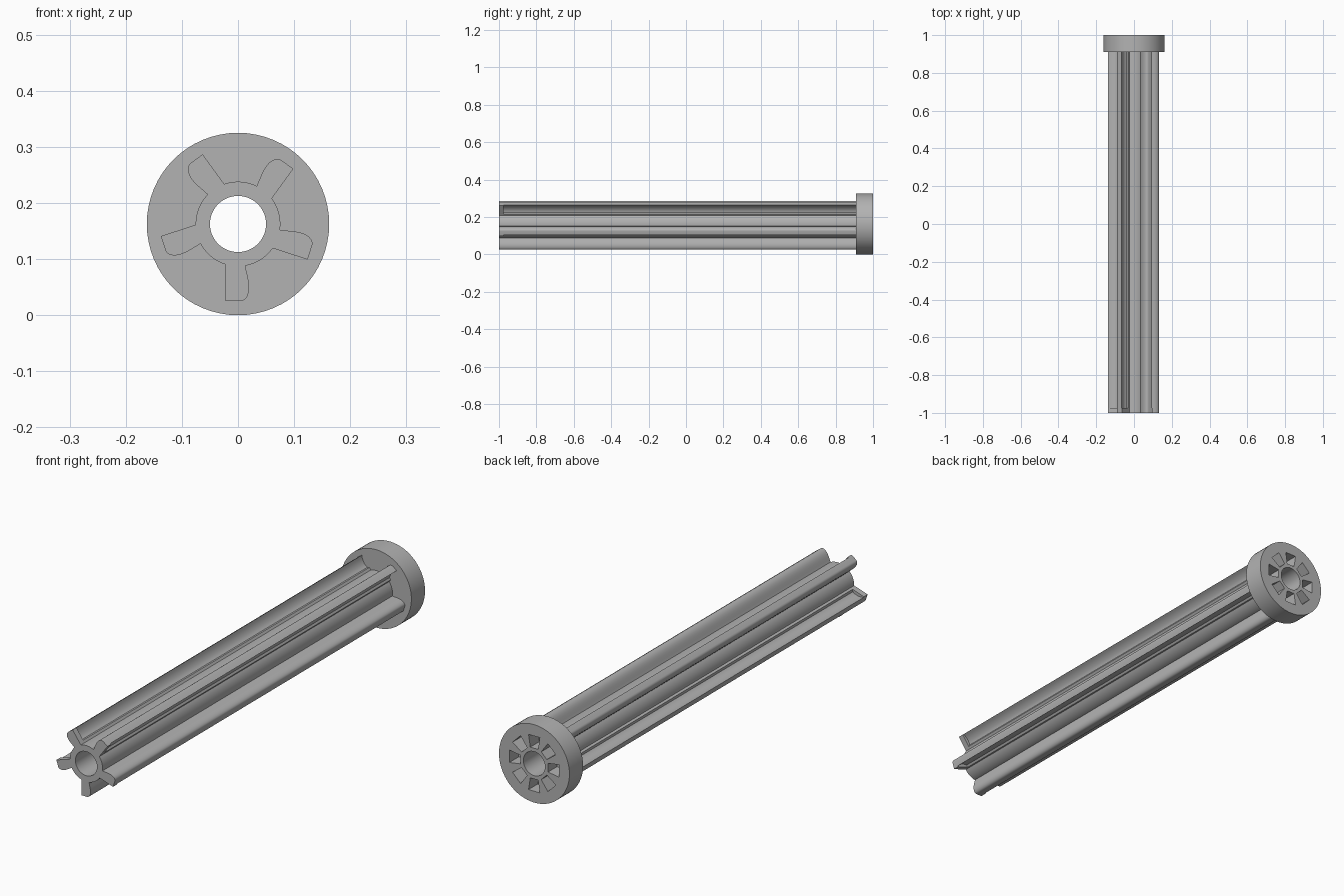
import bpy
import bmesh
from math import sin, cos, pi, radians

cube = bpy.data.objects.get("Cube")
if cube:
    bpy.data.objects.remove(cube, do_unlink=True)

AXIS_Z = 0.1625
FRONT, BACK = -1.0, 1.0
COLLAR_FRONT = 0.91
LIP_BACK = -0.975
BORE = 0.05

grey = bpy.data.materials.new("mid_grey")
grey.use_nodes = True
COLOUR = (0.45, 0.45, 0.45, 1)
grey.diffuse_color = COLOUR
shader = next(n for n in grey.node_tree.nodes if n.type == 'BSDF_PRINCIPLED')
shader.inputs["Base Color"].default_value = COLOUR


def finish(name, bm):
    bmesh.ops.recalc_face_normals(bm, faces=bm.faces)
    mesh = bpy.data.meshes.new(name)
    bm.to_mesh(mesh)
    bm.free()
    mesh.materials.append(grey)
    obj = bpy.data.objects.new(name, mesh)
    bpy.context.collection.objects.link(obj)
    return obj


def smooth(obj):
    bpy.ops.object.select_all(action='DESELECT')
    obj.select_set(True)
    bpy.context.view_layer.objects.active = obj
    bpy.ops.object.shade_smooth_by_angle(angle=radians(30))


def tube(name, outer, y0, y1, sides=64):
    """Hollow cylinder along y, lathed from a rectangular section."""
    bm = bmesh.new()
    rings = []
    for radius, y in ((BORE, y0), (outer, y0), (outer, y1), (BORE, y1)):
        rings.append([bm.verts.new((radius * sin(2 * pi * i / sides), y,
                                    AXIS_Z + radius * cos(2 * pi * i / sides)))
                      for i in range(sides)])
    for k in range(4):
        a, b = rings[k], rings[(k + 1) % 4]
        for i in range(sides):
            j = (i + 1) % sides
            bm.faces.new((a[i], a[j], b[j], b[i]))
    return finish(name, bm)


def add_prism(bm, outline, angle, y0, y1):
    """Extrude an (across, radial) outline along y, turned about the axis."""
    s, c = sin(angle), cos(angle)
    ends = [[bm.verts.new((u * c - r * s, y, AXIS_Z - u * s - r * c))
             for u, r in outline] for y in (y0, y1)]
    bm.faces.new(ends[0])
    bm.faces.new(ends[1])
    n = len(outline)
    for i in range(n):
        j = (i + 1) % n
        bm.faces.new((ends[0][i], ends[0][j], ends[1][j], ends[1][i]))


# Hollow core of the shaft
smooth(tube("shaft_core", 0.0755, FRONT, COLLAR_FRONT + 0.01))

# Five blades: rounded on one side, hollowed on the other behind an end lip
rounded_side = [(0.005, 0.1375), (0.010, 0.136), (0.014, 0.133), (0.017, 0.128),
                (0.019, 0.122), (0.020, 0.115), (0.0195, 0.106), (0.018, 0.097),
                (0.0155, 0.086), (0.013, 0.075), (0.012, 0.062)]
straight_side = [(-0.022, 0.062), (-0.022, 0.1375)]
hollow_side = [(-0.022, 0.062), (-0.022, 0.083), (-0.013, 0.087), (-0.010, 0.095),
               (-0.009, 0.105), (-0.010, 0.116), (-0.013, 0.127), (-0.018, 0.1375)]
for k in range(5):
    angle = 2 * pi * k / 5
    bm = bmesh.new()
    add_prism(bm, straight_side + rounded_side, angle, FRONT, LIP_BACK)
    add_prism(bm, hollow_side + rounded_side, angle, LIP_BACK, COLLAR_FRONT + 0.01)
    smooth(finish(f"blade_{k + 1}", bm))

# End collar with eight wedge-shaped pockets in its back face
collar = tube("end_collar", AXIS_Z, COLLAR_FRONT, BACK)
bm = bmesh.new()
wedge = [(-0.018, 0.064), (0.018, 0.064), (0.026, 0.115), (-0.026, 0.115)]
for k in range(8):
    add_prism(bm, wedge, pi * k / 4, BACK - 0.06, BACK + 0.05)
cutter = finish("pocket_cutter", bm)
cutter.hide_render = True
cut = collar.modifiers.new("pockets", 'BOOLEAN')
cut.operation = 'DIFFERENCE'
cut.solver = 'EXACT'
cut.object = cutter
bpy.context.view_layer.objects.active = collar
bpy.ops.object.modifier_apply(modifier=cut.name)
bpy.data.objects.remove(cutter, do_unlink=True)
smooth(collar)
